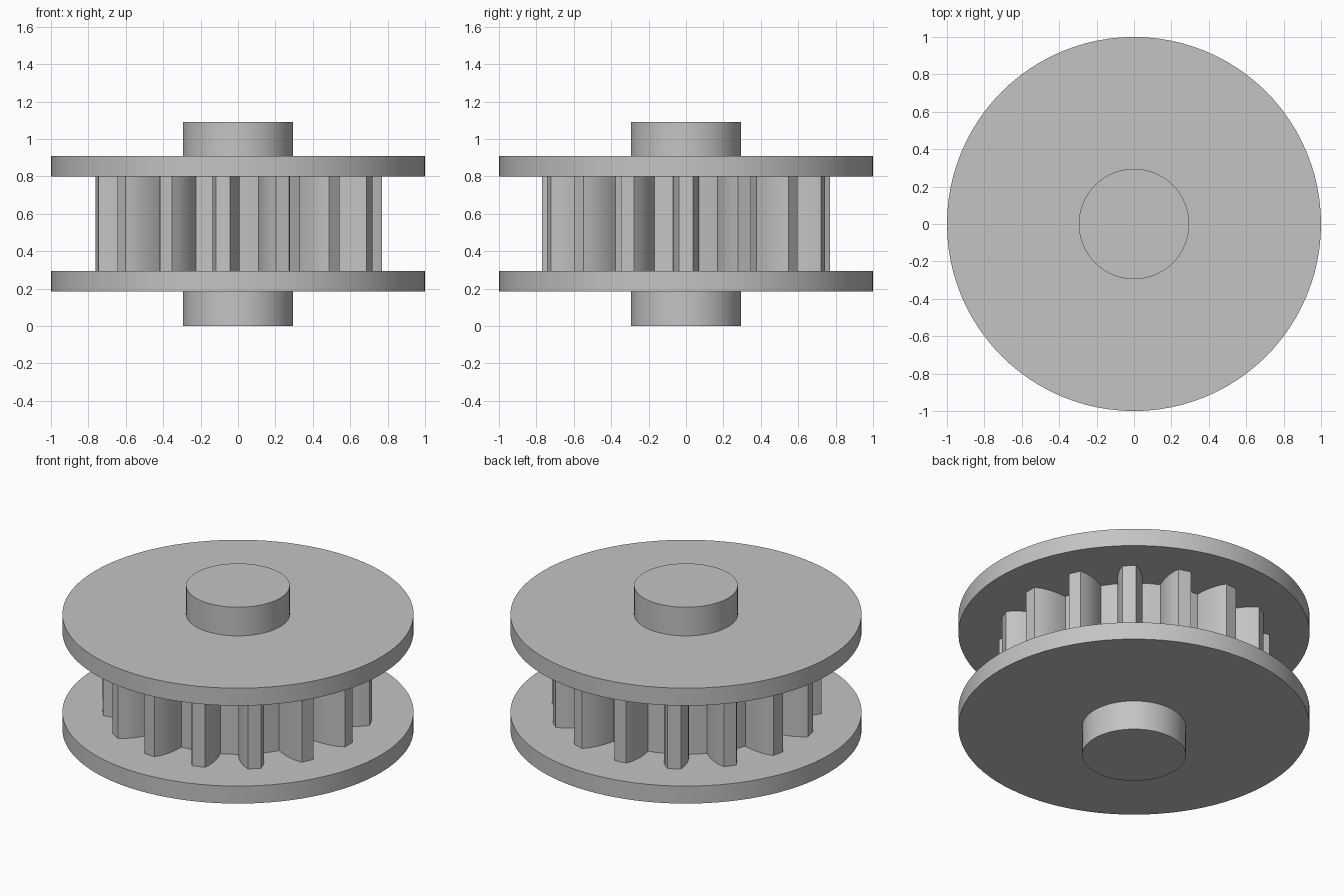
import bpy, bmesh, math

TEETH = 15

cube = bpy.data.objects.get("Cube")
if cube:
    bpy.data.objects.remove(cube, do_unlink=True)

grey = bpy.data.materials.new("plain_grey")
grey.use_nodes = True
grey.diffuse_color = (0.55, 0.55, 0.55, 1)
grey.node_tree.nodes["Principled BSDF"].inputs["Base Color"].default_value = (0.55, 0.55, 0.55, 1)


def smooth(obj):
    obj.data.materials.append(grey)
    bpy.ops.object.select_all(action="DESELECT")
    obj.select_set(True)
    bpy.context.view_layer.objects.active = obj
    bpy.ops.object.shade_smooth_by_angle(angle=math.radians(30))


def disc(name, radius, bottom, top):
    bpy.ops.mesh.primitive_cylinder_add(vertices=96, radius=radius, depth=top - bottom,
                                        location=(0, 0, (bottom + top) / 2))
    obj = bpy.context.object
    obj.name = name
    smooth(obj)


def toothed_wheel(name, bottom, top):
    # Half tooth from root to tip: (radial distance, half width)
    flank = [(0.568, 0.068), (0.61, 0.071), (0.65, 0.07), (0.69, 0.065),
             (0.73, 0.055), (0.77, 0.0375)]
    tooth = [(r, -t) for r, t in flank] + [(r, t) for r, t in reversed(flank)]
    bm = bmesh.new()
    ring = []
    for i in range(TEETH):
        a = math.tau * i / TEETH
        c, s = math.cos(a), math.sin(a)
        ring += [bm.verts.new((r * c - t * s, r * s + t * c, bottom)) for r, t in tooth]
        # Middle of the root between two teeth
        mid = a + math.pi / TEETH
        ring.append(bm.verts.new((0.572 * math.cos(mid), 0.572 * math.sin(mid), bottom)))
    face = bm.faces.new(ring)
    grown = bmesh.ops.extrude_face_region(bm, geom=[face])
    verts = [v for v in grown["geom"] if isinstance(v, bmesh.types.BMVert)]
    bmesh.ops.translate(bm, verts=verts, vec=(0, 0, top - bottom))
    bmesh.ops.recalc_face_normals(bm, faces=bm.faces)
    mesh = bpy.data.meshes.new(name)
    bm.to_mesh(mesh)
    bm.free()
    obj = bpy.data.objects.new(name, mesh)
    bpy.context.collection.objects.link(obj)
    smooth(obj)


# Stub shafts, flanges and the toothed core between them
disc("lower_shaft", 0.295, 0, 0.185)
disc("lower_flange", 1, 0.185, 0.295)
toothed_wheel("toothed_core", 0.295, 0.80)
disc("upper_flange", 1, 0.80, 0.91)
disc("upper_shaft", 0.295, 0.91, 1.09)
